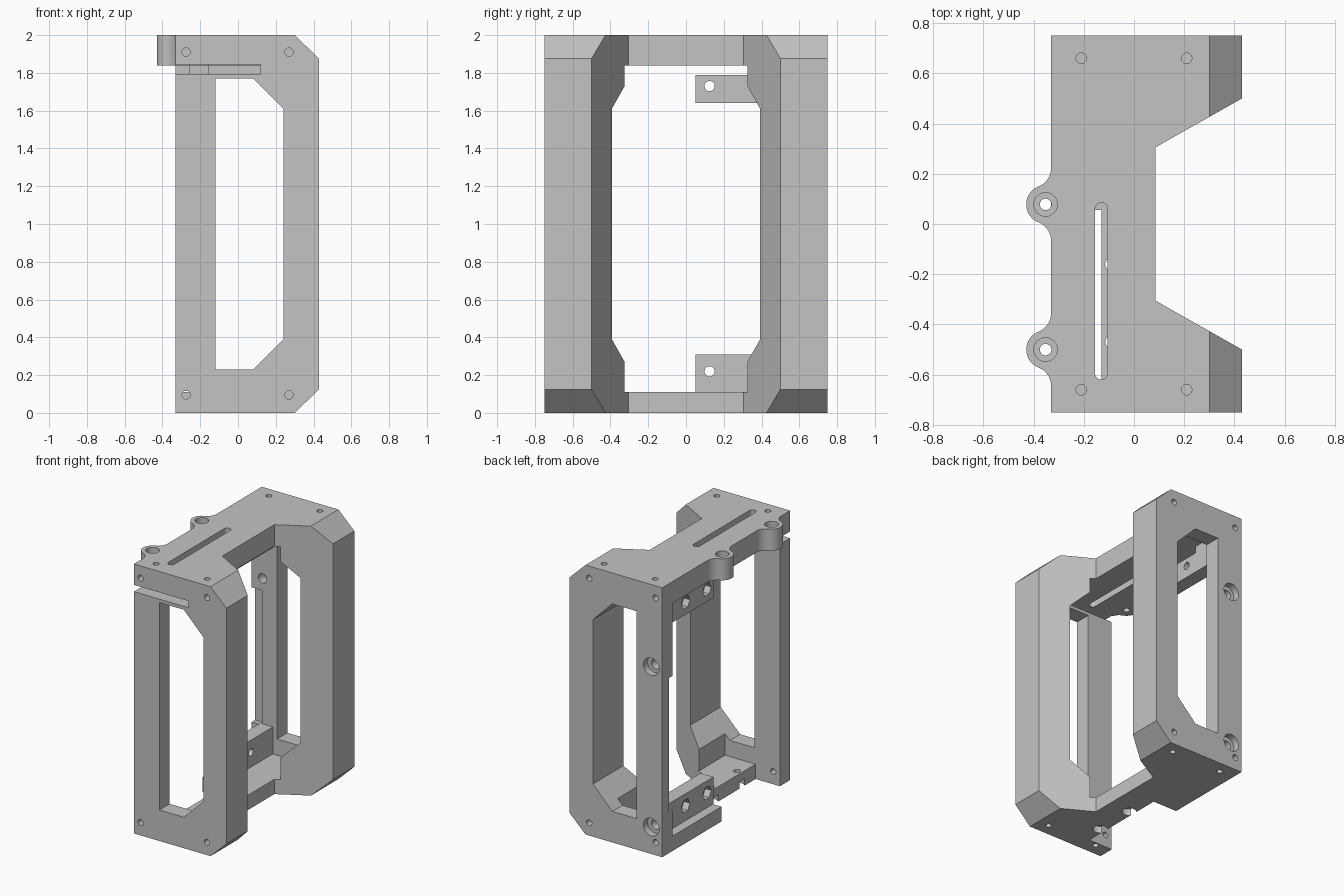
import bpy, bmesh
from math import sin, cos, pi, atan2, radians

cube = bpy.data.objects.get("Cube")
if cube:
    bpy.data.objects.remove(cube, do_unlink=True)

grey = bpy.data.materials.new("plain_grey")
grey.use_nodes = True
grey.diffuse_color = (0.55, 0.55, 0.55, 1)
grey.node_tree.nodes["Principled BSDF"].inputs["Base Color"].default_value = (0.55, 0.55, 0.55, 1)


def prism(name, pts, axis, lo, hi):
    """Extrude a 2D outline along an axis from lo to hi."""
    place = {"X": lambda a, b, h: (h, a, b),
             "Y": lambda a, b, h: (a, h, b),
             "Z": lambda a, b, h: (a, b, h)}[axis]
    bm = bmesh.new()
    low = [bm.verts.new(place(a, b, lo)) for a, b in pts]
    high = [bm.verts.new(place(a, b, hi)) for a, b in pts]
    bm.faces.new(low)
    bm.faces.new(high)
    n = len(pts)
    for i in range(n):
        j = (i + 1) % n
        bm.faces.new((low[i], low[j], high[j], high[i]))
    bmesh.ops.recalc_face_normals(bm, faces=bm.faces)
    mesh = bpy.data.meshes.new(name)
    bm.to_mesh(mesh)
    bm.free()
    mesh.materials.append(grey)
    ob = bpy.data.objects.new(name, mesh)
    bpy.context.scene.collection.objects.link(ob)
    return ob


def box(x0, x1, y0, y1, z0, z1):
    return prism("block", [(x0, y0), (x1, y0), (x1, y1), (x0, y1)], "Z", z0, z1)


def arc(cx, cy, r, a0, a1, n=12):
    return [(cx + r * cos(a0 + (a1 - a0) * i / n), cy + r * sin(a0 + (a1 - a0) * i / n))
            for i in range(n + 1)]


def cyl(a, b, r, axis, lo, hi, n=24):
    return prism("hole", arc(a, b, r, 0, 2 * pi, n)[:-1], axis, lo, hi)


def combine(tool, operation="DIFFERENCE"):
    mod = frame.modifiers.new("combine", "BOOLEAN")
    mod.operation = operation
    mod.solver = "EXACT"
    mod.object = tool
    bpy.context.view_layer.objects.active = frame
    bpy.ops.object.modifier_apply(modifier=mod.name)
    bpy.data.objects.remove(tool, do_unlink=True)


# Plan outline: a U with two rounded ears on the flat side
SIDE, EAR_X, EAR_R, FILLET, REACH = -0.33, -0.352, 0.077, 0.079, 0.145
EARS = (0.078, -0.5)


def ear(cy):
    fx = SIDE - FILLET
    up = atan2(REACH, fx - EAR_X)
    top = arc(fx, cy + REACH, FILLET, 0, up - pi, 8)
    tip = arc(EAR_X, cy, EAR_R, up, 2 * pi - up, 16)[1:-1]
    bottom = [(x, 2 * cy - y) for x, y in reversed(top)]
    return top + tip + bottom


outline = [(SIDE, -0.75), (0.43, -0.75), (0.43, -0.5), (0.085, -0.305),
           (0.085, 0.305), (0.43, 0.5), (0.43, 0.75), (SIDE, 0.75)]
for cy in EARS:
    outline += ear(cy)
frame = prism("bracket_frame", outline, "Z", 0, 2)

# Ears belong to the top plate only
combine(box(-1, SIDE + 0.0001, -1, 1, -1, 1.84))

# Chamfers along the outer top and bottom edges
combine(prism("chamfer", [(0.30, 2), (0.56, 1.75), (0.56, 2.2), (0.30, 2.2)], "Y", -1, 1))
combine(prism("chamfer", [(0.30, 0), (0.56, 0.25), (0.56, -0.2), (0.30, -0.2)], "Y", -1, 1))

# Open inner bay and the windows through both side walls
combine(box(-1, 0.12, -0.63, 0.63, 0.11, 1.84))
combine(prism("window", [(-0.12, 0.23), (0.08, 0.23), (0.24, 0.39), (0.24, 1.61),
                         (0.08, 1.77), (-0.12, 1.77)], "Y", -1, 1))

# Sheet slot in the front wall, floor notch, thinned strip on the back wall
combine(box(-1, 0.12, -1, -0.62, 1.795, 1.845))
combine(box(-1, -0.13, -0.63, 0.055, -1, 0.5))
combine(box(-1, -0.24, 0.5, 0.67, 0.30, 1.30))

# Inner mounting lugs
combine(box(-0.26, -0.155, 0.05, 0.70, 1.64, 1.79), "UNION")
combine(box(-0.26, -0.155, 0.47, 0.69, 1.66, 1.90), "UNION")
combine(box(-0.26, -0.155, 0.05, 0.70, 0.05, 0.31), "UNION")
for z in (0.22, 1.73):
    for y in (0.125, 0.375):
        combine(cyl(y, z, 0.027, "X", -0.4, 0))
        combine(cyl(y, z, 0.05, "X", -0.4, -0.21, 6))

# Long rounded slot in the top plate
combine(prism("slot", arc(-0.13, 0.06, 0.025, 0, pi) + arc(-0.13, -0.595, 0.025, pi, 2 * pi),
              "Z", 1.7, 2.2))

# Ear holes with counterbores
for cy in EARS:
    combine(cyl(EAR_X, cy, 0.023, "Z", 1.7, 2.2))
    combine(cyl(EAR_X, cy, 0.047, "Z", 1.93, 2.2))

# Small screw holes in the walls, top and bottom
for side in (-1, 1):
    wall = sorted((side * 0.62, side * 0.9))
    for x in (-0.275, 0.27):
        for z in (0.095, 1.91):
            combine(cyl(x, z, 0.022, "Y", *wall, 16))
    for x in (-0.21, 0.21):
        combine(cyl(x, side * 0.66, 0.021, "Z", 1.86, 2.2, 16))
        combine(cyl(x, side * 0.66, 0.021, "Z", -0.2, 0.14, 16))

# Large counterbored holes in the back wall
for z in (0.20, 1.39):
    combine(cyl(-0.24, z, 0.035, "Y", 0.55, 0.9))
    combine(cyl(-0.24, z, 0.065, "Y", 0.70, 0.9))

# Counterbored holes beside the floor notch
for y in (-0.16, -0.47):
    combine(cyl(-0.09, y, 0.025, "Z", -0.2, 0.3, 16))
    combine(cyl(-0.09, y, 0.05, "Z", -0.2, 0.05))

# Smooth the round walls, keep edges crisp
bpy.ops.object.select_all(action="DESELECT")
frame.select_set(True)
bpy.context.view_layer.objects.active = frame
bpy.ops.object.shade_smooth_by_angle(angle=radians(25))
